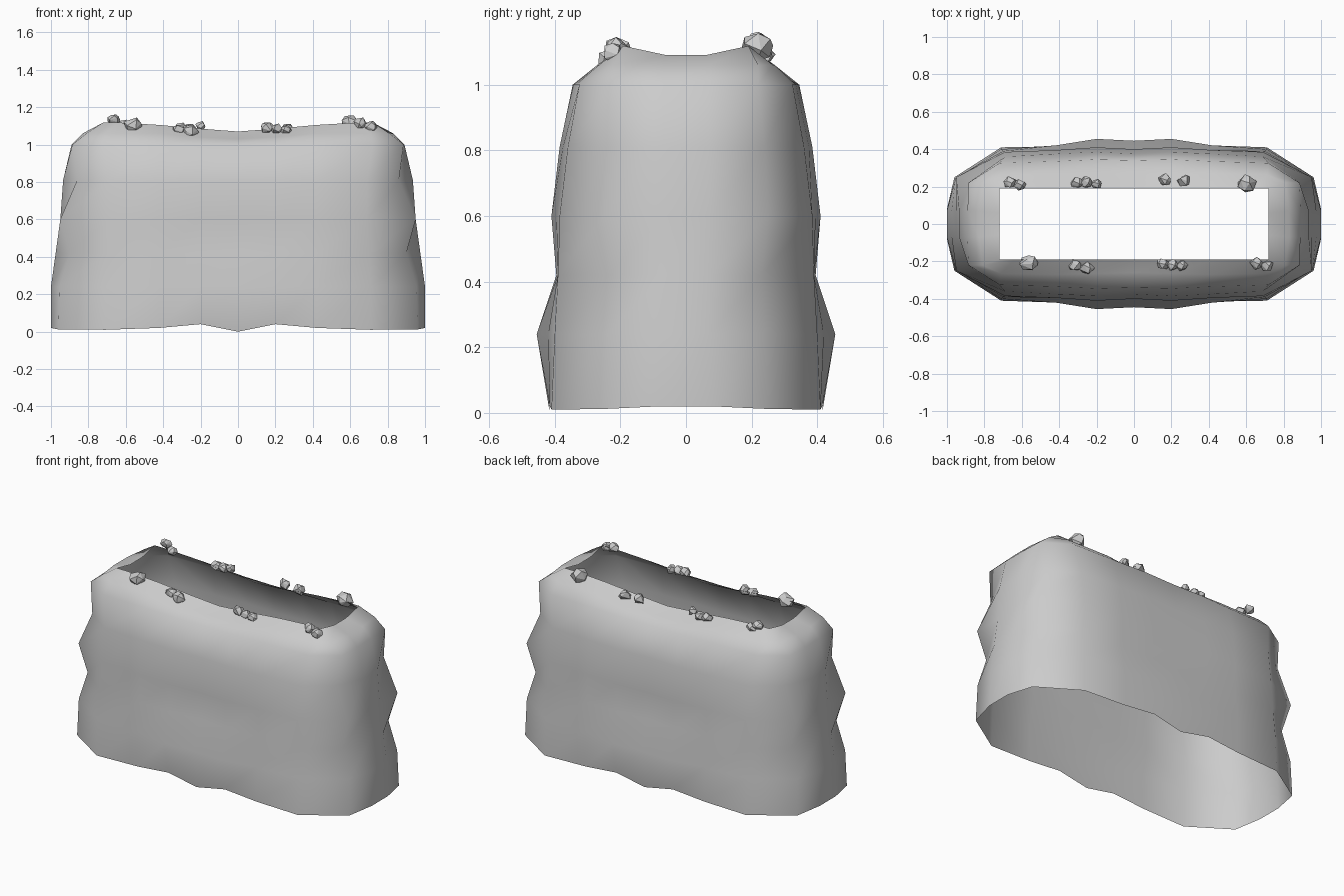
import bpy, bmesh, math, random
from mathutils import Vector

random.seed(7)


def make_object(name, bm):
    bmesh.ops.recalc_face_normals(bm, faces=bm.faces)
    mesh = bpy.data.meshes.new(name)
    bm.to_mesh(mesh)
    bm.free()
    obj = bpy.data.objects.new(name, mesh)
    bpy.context.collection.objects.link(obj)
    return obj


# Quarter sections: height, end x, corner (x, y), shoulder (x, y), y at x=.42, .2 and 0
LEVELS = [
    (0.24, 1.00, 0.955, 0.24, 0.71, 0.40, 0.42, 0.455, 0.445),
    (0.42, 0.975, 0.90, 0.23, 0.70, 0.39, 0.39, 0.395, 0.385),
    (0.60, 0.95, 0.95, 0.25, 0.69, 0.385, 0.395, 0.41, 0.40),
    (0.81, 0.935, 0.86, 0.24, 0.69, 0.36, 0.375, 0.385, 0.375),
    (1.00, 0.89, 0.885, 0.22, 0.72, 0.325, 0.335, 0.345, 0.34),
    (1.06, 0.83, 0.81, 0.22, 0.71, 0.265, 0.27, 0.265, 0.26),
]
# Wavy bottom edge and dipped rectangular rim as (x, y, z)
BOTTOM = [(1, .08, .02), (.96, .25, .012), (.71, .41, .01),
          (.42, .415, .02), (.2, .418, .04), (0, .415, 0)]
RIM = [(.72, .06, 1.09), (.72, .19, 1.118), (.64, .19, 1.118),
       (.42, .19, 1.105), (.2, .19, 1.085), (0, .19, 1.07)]


def quarter(level):
    z, end, cx, cy, sx, sy, a, b, c = level
    dip = 0.02 if z > 1.03 else 0
    return [(end, .07, z), (cx, cy, z), (sx, sy, z), (.42, a, z),
            (.2, b, z - dip), (0, c, z - 1.5 * dip)]


def full_ring(q):
    back = q + [(-x, y, z) for x, y, z in q[-2::-1]]
    return back + [(x, -y, z) for x, y, z in back[::-1]]


# Open rock shell lofted through the rings
bm = bmesh.new()
rings = [[bm.verts.new(p) for p in full_ring(q)]
         for q in [BOTTOM] + [quarter(l) for l in LEVELS] + [RIM]]
for low, high in zip(rings, rings[1:]):
    n = len(low)
    for i in range(n):
        j = (i + 1) % n
        bm.faces.new((low[i], low[j], high[j], high[i]))
for f in bm.faces:
    f.smooth = True
make_object("rock_shell", bm)

# Loose pebbles along the rim: x, y, z, radius
PEBBLES = [
    (-.665, .22, 1.135, .035), (-.61, .21, 1.105, .033),
    (-.305, .22, 1.088, .034), (-.255, .222, 1.085, .034), (-.20, .215, 1.10, .03),
    (.165, .235, 1.09, .036), (.27, .232, 1.082, .036), (.60, .215, 1.115, .05),
    (-.56, -.21, 1.105, .048), (-.315, -.22, 1.082, .034), (-.25, -.235, 1.073, .038),
    (.155, -.215, 1.09, .034), (.205, -.22, 1.083, .032), (.255, -.22, 1.08, .034),
    (.655, -.212, 1.112, .036), (.71, -.222, 1.098, .036),
]
for k, (x, y, z, r) in enumerate(PEBBLES):
    bm = bmesh.new()
    for i in range(14):
        # evenly spread directions with jitter
        h = 1 - 2 * (i + 0.5) / 14
        a = i * 2.4 + random.uniform(-.4, .4)
        w = math.sqrt(1 - h * h)
        d = Vector((w * math.cos(a), w * math.sin(a) * .9, h * .85))
        bm.verts.new(Vector((x, y, z)) + d * r * random.uniform(.9, 1.2))
    hull = bmesh.ops.convex_hull(bm, input=bm.verts)
    loose = [v for v in bm.verts if not v.link_faces]
    bmesh.ops.delete(bm, geom=loose, context='VERTS')
    make_object(f"pebble_{k + 1}", bm)
